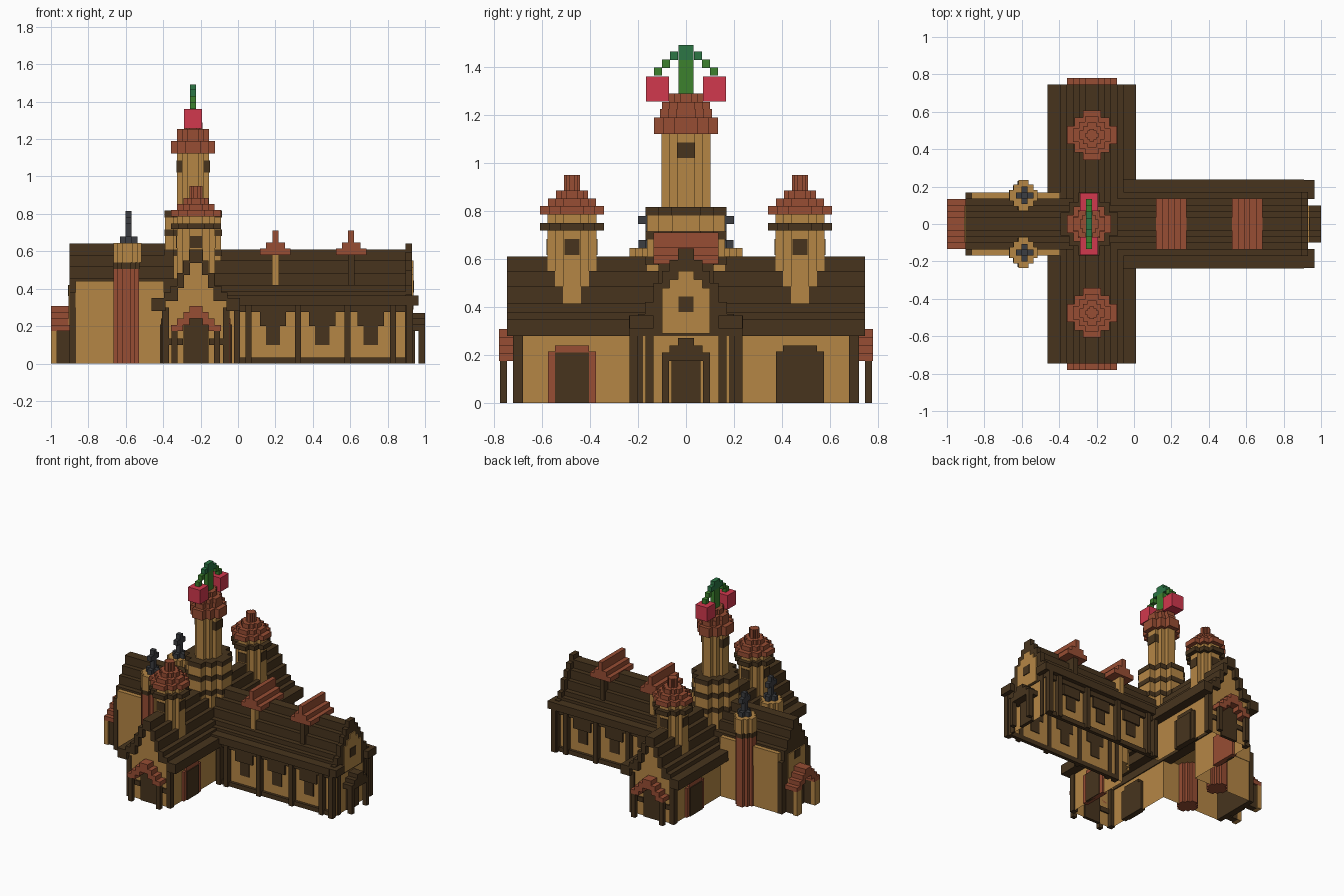
import bpy, bmesh

cube = bpy.data.objects.get("Cube")
if cube:
    bpy.data.objects.remove(cube, do_unlink=True)


def material(name, rgb):
    m = bpy.data.materials.new(name)
    m.use_nodes = True
    m.diffuse_color = (*rgb, 1)
    m.node_tree.nodes["Principled BSDF"].inputs["Base Color"].default_value = (*rgb, 1)
    return m


TAN = material("tan plaster", (0.46, 0.24, 0.06))
WOOD = material("dark wood", (0.063, 0.034, 0.0125))
BRICK = material("red brick", (0.31, 0.075, 0.033))
BERRY = material("crimson", (0.64, 0.04, 0.075))
GREEN = material("leaf green", (0.045, 0.22, 0.027))
TEAL = material("deep green", (0.025, 0.18, 0.06))
IRON = material("dark iron", (0.045, 0.047, 0.052))
TX = -0.225   # transept axis
MX = -0.24    # main tower axis
V = 0.032     # block size


def prism(name, pts, a0, a1, mat, axis="z", off=0.0, caps=True):
    """Extrude a 2D outline along an axis; for x and y the outline is (across, height)."""
    place = {"x": lambda u, w, a: (a, u + off, w),
             "y": lambda u, w, a: (u + off, a, w),
             "z": lambda u, w, a: (u, w, a)}[axis]
    bm = bmesh.new()
    lo = [bm.verts.new(place(u, w, a0)) for u, w in pts]
    hi = [bm.verts.new(place(u, w, a1)) for u, w in pts]
    n = len(pts)
    for i in range(n):
        j = (i + 1) % n
        bm.faces.new((lo[i], lo[j], hi[j], hi[i]))
    if caps:
        bm.faces.new(lo[::-1])
        bm.faces.new(hi)
    bmesh.ops.recalc_face_normals(bm, faces=bm.faces[:])
    me = bpy.data.meshes.new(name)
    bm.to_mesh(me)
    bm.free()
    me.materials.append(mat)
    ob = bpy.data.objects.new(name, me)
    bpy.context.collection.objects.link(ob)
    return ob


def box(name, x0, x1, y0, y1, z0, z1, mat):
    return prism(name, [(x0, y0), (x1, y0), (x1, y1), (x0, y1)], z0, z1, mat)


def disc(name, cx, cy, rx, ry, z0, z1, mat):
    """Blocky round plan with stepped corners."""
    a, b = 0.36, 0.7
    quad = [(1, a), (b, a), (b, b), (a, b), (a, 1)]
    pts = []
    for c, s in ((1, 0), (0, 1), (-1, 0), (0, -1)):
        pts += [(cx + rx * (c * u - s * w), cy + ry * (s * u + c * w)) for u, w in quad]
    return prism(name, pts, z0, z1, mat)


def stairs(widths, tops, zb):
    """Right half of a stepped gable, from the bottom up."""
    pts, z = [], zb
    for h, t in zip(widths, tops):
        pts += [(h, z), (h, t)]
        z = t
    return pts


def mirrored(half):
    return half + [(-u, w) for u, w in reversed(half)]


ROOF_W = [0.237, 0.17, 0.136, 0.1, 0.068, 0.034]


def gable_roof(name, zb, tops, a0, a1, axis, off, ends):
    """Hollow stepped roof with recessed plaster gables at the listed ends."""
    outer = stairs(ROOF_W, tops, zb)
    inner = stairs([0.163] + [0.95 * w for w in ROOF_W[3:]],
                   [tops[0] - 0.015] + [t - 0.012 for t in tops[2:-1]], zb)
    outline = mirrored(outer) + [(-u, z) for u, z in inner] + inner[::-1]
    prism(name, outline, a0, a1, WOOD, axis, off)
    for e in ends:
        s = 1 if e == a1 else -1
        prism(name + "_gable", mirrored(inner), e - s * 0.07, e - s * 0.035, TAN, axis, off)


# Hollow cross-shaped walls
wx0, wx1, wy, ny = TX - 0.17, TX + 0.17, 0.71, 0.185
prism("walls", [(-0.87, -0.165), (wx0, -0.165), (wx0, -wy), (wx1, -wy), (wx1, -ny), (0.925, -ny),
                (0.925, ny), (wx1, ny), (wx1, wy), (wx0, wy), (wx0, 0.165), (-0.87, 0.165)],
      0, 0.315, TAN, caps=False)

# Roofs of the long hall and the cross wing, steep at the ridge and flat at the eaves
gable_roof("hall_roof", 0.31, [0.365, 0.385, 0.42, 0.485, 0.55, 0.61], -0.2, 0.91, "x", 0, [])
gable_roof("cross_roof", 0.28, [0.35, 0.38, 0.415, 0.485, 0.55, 0.61], -0.745, 0.745, "y", TX, [-0.745, 0.745])

# Raised gable frame on the hall end, with plaster panel and window
prism("hall_gable_frame", mirrored(stairs([0.2, 0.17, 0.136, 0.1, 0.068, 0.034],
                                          [0.37, 0.42, 0.5, 0.55, 0.595, 0.643], 0.28)), 0.895, 0.93, WOOD, "x")
prism("hall_gable_panel", mirrored(stairs([0.1, 0.068, 0.034], [0.48, 0.515, 0.55], 0.29)), 0.93, 0.937, TAN, "x")
box("hall_gable_window", 0.937, 0.942, -V, V, 0.38, 0.443, WOOD)

# Choir at the short end
box("choir_walls", -0.87, wx0, -0.168, 0.168, 0.3, 0.44, TAN)
cw = [0.137, 0.1, 0.068, 0.034]
prism("choir_roof", mirrored(stairs(cw, [0.455, 0.52, 0.58, 0.643], 0.38)), -0.9, -0.25, WOOD, "x")
prism("choir_end_frame", mirrored(stairs([0.168, 0.137, 0.1], [0.38, 0.45, 0.5], 0)), -0.9, -0.865, WOOD, "x")
box("choir_end_panel", -0.906, -0.9, -0.1, 0.1, 0.03, 0.42, TAN)
box("choir_end_window", -0.91, -0.905, -V, V, 0.36, 0.42, WOOD)

# Hall bays: posts, eave rail, base rail, arched windows
for s in (-1, 1):
    box("hall_base", 0.0, 0.925, s * 0.18, s * 0.205, 0, 0.033, WOOD)
    box("hall_eave_rail", 0.0, 0.925, s * 0.18, s * 0.205, 0.275, 0.315, WOOD)
    for x in (-0.005, 0.055, 0.32, 0.585, 0.83, 0.91):
        box("hall_post", x - 0.016, x + 0.016, s * 0.18, s * 0.225, 0, 0.315, WOOD)
    for x in (0.187, 0.45, 0.71):
        box("hall_window", x - 0.038, x + 0.038, s * 0.18, s * 0.192, 0.1, 0.27, WOOD)
        box("window_hood", x - 0.07, x + 0.07, s * 0.18, s * 0.2, 0.2, 0.28, WOOD)
    # Corner posts, knee braces and eave tips of the hall end
    box("hall_corner", 0.9, 0.935, s * 0.2, s * 0.235, 0, 0.32, WOOD)
    box("hall_eave_tip", 0.9, 0.965, s * 0.135, s * 0.235, 0.31, 0.365, WOOD)
    box("hall_end_post", 0.92, 0.935, s * 0.135, s * 0.168, 0, 0.32, WOOD)

# Dark timber porch on the hall end
prism("hall_porch_roof", mirrored(stairs([0.1, 0.068, 0.034], [0.21, 0.24, 0.27], 0.175)), 0.92, 1.0, WOOD, "x")
box("hall_door", 0.92, 0.945, -0.06, 0.06, 0, 0.18, WOOD)
for s in (-1, 1):
    box("hall_porch_post", 0.965, 1.0, s * 0.07, s * 0.1, 0, 0.18, WOOD)

# Brick porches on the cross wing ends and the choir end
porch = mirrored(stairs([0.133, 0.1, 0.067, 0.034], [0.207, 0.24, 0.275, 0.308], 0.175))
arch = porch + [(-0.068, 0.175), (-0.068, 0.207), (-0.034, 0.207), (-0.034, 0.24),
                (0.034, 0.24), (0.034, 0.207), (0.068, 0.207), (0.068, 0.175)]
for s in (-1, 1):
    prism("cross_porch_roof", arch, s * 0.71, s * 0.78, BRICK, "y", TX)
    box("cross_door", TX - 0.066, TX + 0.066, s * 0.7, s * 0.722, 0, 0.25, WOOD)
    for t in (-1, 1):
        box("cross_porch_post", TX + t * 0.098, TX + t * 0.13, s * 0.745, s * 0.775, 0, 0.178, WOOD)
        box("cross_rail", TX + t * 0.07, TX + t * 0.17, s * 0.7, s * 0.72, 0.1, 0.135, WOOD)
        box("cross_corner_post", TX + t * 0.145, TX + t * 0.18, s * 0.68, s * 0.72, 0, 0.3, WOOD)
        # Side doors: brick surround on two opposite corners, timber on the others
        x, surround = TX + t * 0.17, BRICK if s * t < 0 else WOOD
        box("side_door_frame", x - t * 0.02, x + t * 0.016, s * 0.375, s * 0.575, 0, 0.215, surround)
        box("side_door_lintel", x - t * 0.02, x + t * 0.016, s * 0.405, s * 0.545, 0.21, 0.24, surround)
        box("side_door", x, x + t * 0.022, s * 0.405, s * 0.545, 0, 0.21, WOOD)
prism("choir_porch_roof", arch, -1.0, -0.9, BRICK, "x")
box("choir_door", -0.915, -0.9, -0.066, 0.066, 0, 0.24, WOOD)
for s in (-1, 1):
    box("choir_porch_post", -0.968, -0.9, s * 0.075, s * 0.12, 0, 0.178, WOOD)
    box("choir_porch_pier", -1.0, -0.968, s * 0.075, s * 0.133, 0, 0.178, TAN)

# Dormers crossing the hall ridge
for x, mat in ((0.2, TAN), (0.605, WOOD)):
    prism("dormer_roof", mirrored(stairs([0.082, 0.05, 0.016], [0.615, 0.648, 0.71], 0.58)),
          -0.135, 0.135, BRICK, "y", x)
    box("dormer_wall", x - 0.018, x + 0.018, -0.115, 0.115, 0.4, 0.6, mat)

# Side turrets on the cross wing
for s in (-1, 1):
    cy = s * 0.475
    disc("turret_body", TX, cy, 0.102, 0.102, 0.3, 0.79, TAN)
    disc("turret_band", TX, cy, 0.133, 0.133, 0.718, 0.75, WOOD)
    for r, z0, z1 in ((0.133, 0.785, 0.82), (0.1, 0.82, 0.852), (0.067, 0.852, 0.885), (0.034, 0.885, 0.95)):
        disc("turret_roof", TX, cy, r, r, z0, z1, BRICK)
    box("turret_window", TX - 0.106, TX + 0.106, cy - V, cy + V, 0.617, 0.683, WOOD)
    box("turret_window", TX - V, TX + V, cy - 0.106, cy + 0.106, 0.617, 0.683, WOOD)

# Main tower
disc("tower_base", MX, 0, 0.15, 0.163, 0.4, 0.782, TAN)
for z in (0.575, 0.682, 0.782):
    disc("tower_base_band", MX, 0, 0.154, 0.168, z, z + 0.035, WOOD)
disc("tower_shaft", MX, 0, 0.085, 0.102, 0.8, 1.13, TAN)
box("tower_window", MX - 0.089, MX + 0.089, -0.038, 0.038, 1.022, 1.085, WOOD)
for rx, ry, z0, z1 in ((0.118, 0.133, 1.122, 1.19), (0.085, 0.108, 1.19, 1.225),
                       (0.085, 0.1, 1.225, 1.255), (0.05, 0.07, 1.255, 1.29)):
    disc("tower_roof", MX, 0, rx, ry, z0, z1, BRICK)

# Hanging berries on an arching stem
gx0, gx1 = MX - 0.016, MX + 0.016
box("stem", gx0, gx1, -V, V, 1.29, 1.43, GREEN)
box("stem_top", gx0, gx1, -V, V, 1.43, 1.492, TEAL)
for s in (-1, 1):
    for i, mat in enumerate((TEAL, GREEN, GREEN)):
        z = 1.43 - i * 0.033
        box("stem_arch", gx0, gx1, s * (0.033 + i * 0.033), s * (0.067 + i * 0.033), z, z + 0.034, mat)
    box("berry", MX - 0.05, MX + 0.047, s * 0.07, s * 0.167, 1.257, 1.36, BERRY)

# Choir chimneys with iron crosses
CX = -0.585
for s in (-1, 1):
    cy = s * 0.153
    disc("chimney_shaft", CX - 0.012, cy, 0.068, 0.075, 0, 0.505, BRICK)
    disc("chimney_band", CX - 0.012, cy, 0.07, 0.077, 0.505, 0.54, WOOD)
    disc("chimney_cap", CX - 0.006, cy, 0.075, 0.083, 0.54, 0.645, TAN)
    box("cross_foot", CX - 0.047, CX + 0.047, cy - 0.016, cy + 0.016, 0.645, 0.68, IRON)
    box("cross_foot", CX - 0.016, CX + 0.016, cy - 0.045, cy + 0.045, 0.645, 0.68, IRON)
    box("cross_upright", CX - 0.016, CX + 0.016, cy - 0.016, cy + 0.016, 0.645, 0.815, IRON)
    box("cross_arms", CX - 0.016, CX + 0.016, cy - 0.047, cy + 0.047, 0.745, 0.78, IRON)
